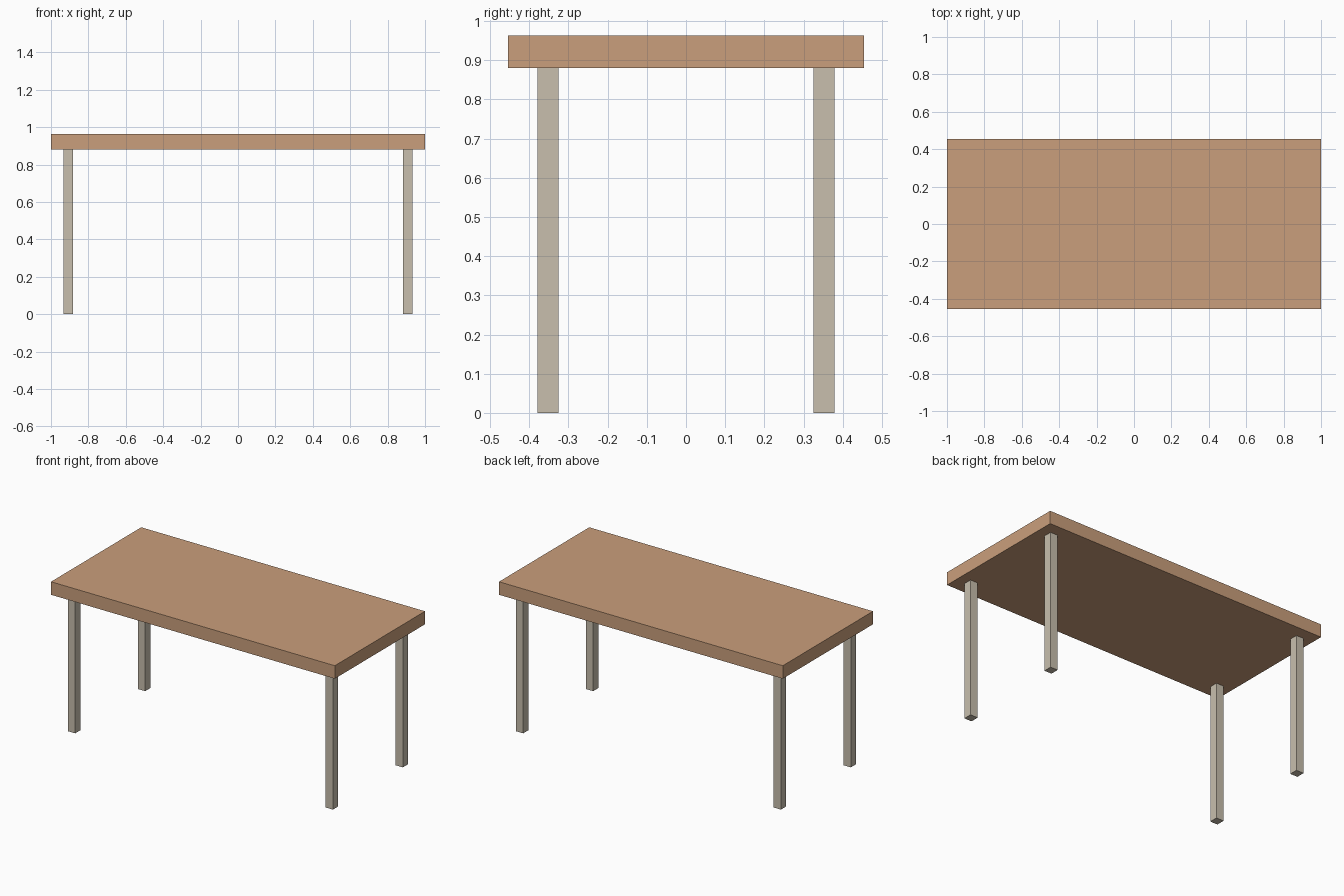
import bpy

if "Cube" in bpy.data.objects:
    bpy.data.objects.remove(bpy.data.objects["Cube"])


def material(name, colour):
    mat = bpy.data.materials.new(name)
    mat.diffuse_color = (*colour, 1.0)
    mat.use_nodes = True
    mat.node_tree.nodes["Principled BSDF"].inputs["Base Color"].default_value = mat.diffuse_color
    return mat


def box(name, low, high, mat):
    centre = [(a + b) / 2 for a, b in zip(low, high)]
    bpy.ops.mesh.primitive_cube_add(size=1, location=centre)
    obj = bpy.context.object
    obj.name = name
    obj.scale = [b - a for a, b in zip(low, high)]
    bpy.ops.object.transform_apply(location=False, rotation=False, scale=True)
    obj.data.materials.append(mat)
    return obj


wood = material("warm wood", (0.59, 0.345, 0.2))
beige = material("pale beige", (0.58, 0.52, 0.42))

TOP_Z, UNDER_Z = 0.963, 0.88
LEG_X, LEG_Y = 0.908, 0.352   # leg centres
HALF_X, HALF_Y = 0.026, 0.027  # leg half widths

# Table top
box("table_top", (-1, -0.454, UNDER_Z), (1, 0.454, TOP_Z), wood)

# Four square legs
for x_name, sx in (("left", -1), ("right", 1)):
    for y_name, sy in (("front", -1), ("back", 1)):
        x, y = sx * LEG_X, sy * LEG_Y
        box(f"{y_name}_{x_name}_leg",
            (x - HALF_X, y - HALF_Y, 0),
            (x + HALF_X, y + HALF_Y, UNDER_Z), beige)
